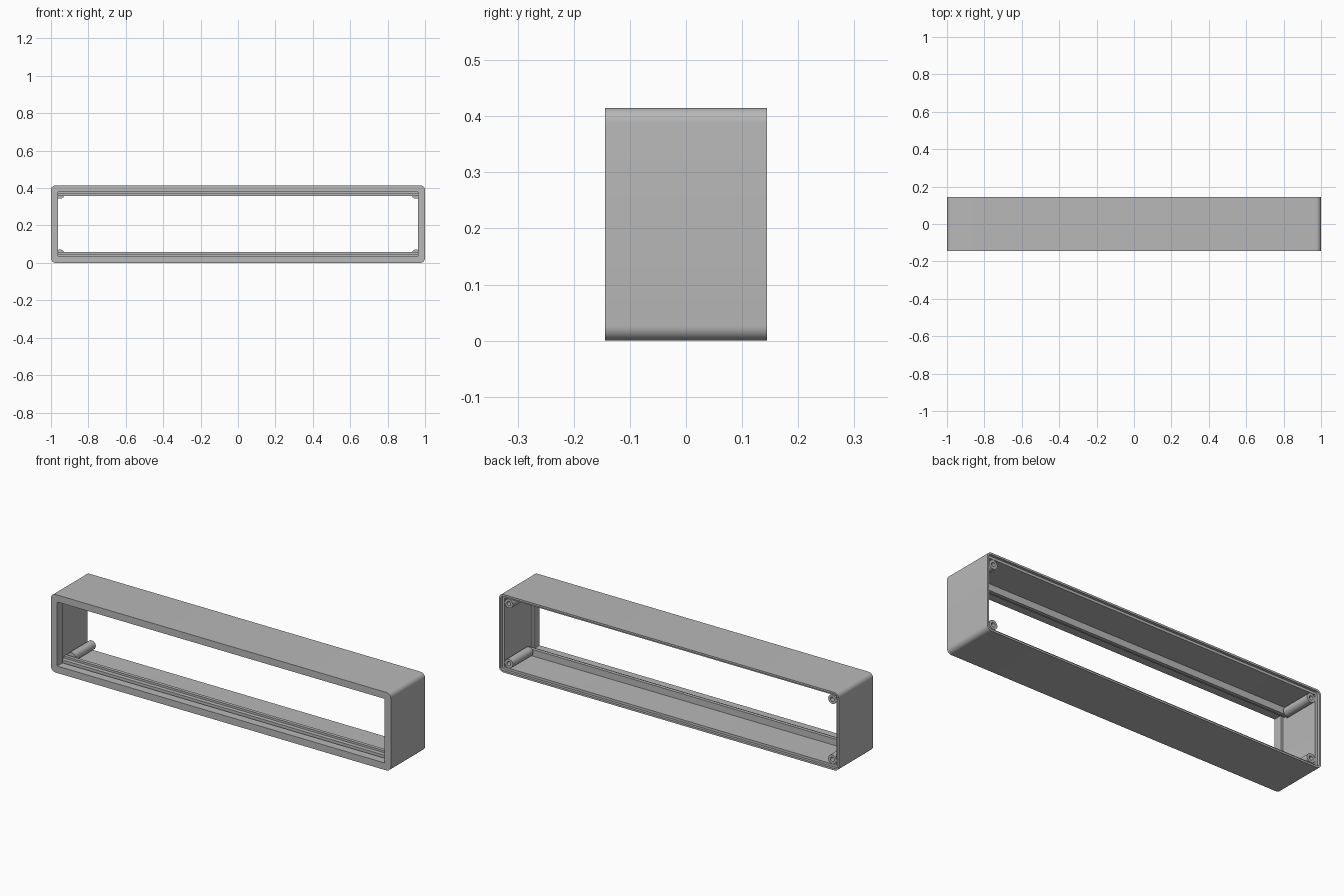
import bpy, bmesh, math

cube = bpy.data.objects.get("Cube")
if cube:
    bpy.data.objects.remove(cube, do_unlink=True)

W, H, D = 1.0, 0.415, 0.144      # half width, full height, half depth
RADIUS, SEGS = 0.026, 8

grey = bpy.data.materials.new("plain_grey")
grey.use_nodes = True
COLOUR = (0.48, 0.48, 0.48, 1)
grey.diffuse_color = COLOUR
grey.node_tree.nodes["Principled BSDF"].inputs["Base Color"].default_value = COLOUR


def finish(name, bm):
    bmesh.ops.recalc_face_normals(bm, faces=bm.faces)
    mesh = bpy.data.meshes.new(name)
    bm.to_mesh(mesh)
    bm.free()
    mesh.materials.append(grey)
    ob = bpy.data.objects.new(name, mesh)
    bpy.context.collection.objects.link(ob)
    bpy.ops.object.select_all(action="DESELECT")
    ob.select_set(True)
    bpy.context.view_layer.objects.active = ob
    bpy.ops.object.shade_smooth_by_angle(angle=math.radians(35))
    return ob


def loft(name, rings):
    """Join closed rings of points into a looped tube skin."""
    bm = bmesh.new()
    loops = [[bm.verts.new(p) for p in ring] for ring in rings]
    n = len(loops[0])
    for a, b in zip(loops, loops[1:] + loops[:1]):
        for i in range(n):
            j = (i + 1) % n
            bm.faces.new((a[i], a[j], b[j], b[i]))
    return finish(name, bm)


def rounded_ring(inset, y):
    r = max(RADIUS - inset, 0.002)
    cx, cz = W - inset - r, H / 2 - inset - r
    points = []
    for k, (sx, sz) in enumerate([(1, 1), (-1, 1), (-1, -1), (1, -1)]):
        for s in range(SEGS + 1):
            a = math.pi / 2 * (k + s / SEGS)
            points.append((sx * cx + r * math.cos(a), y,
                           H / 2 + sz * cz + r * math.sin(a)))
    return points


def circle_ring(x, z, r, y):
    return [(x + r * math.cos(a), y, z + r * math.sin(a))
            for a in (math.tau * i / 32 for i in range(32))]


def extrude_profile(name, profile, x0, x1):
    bm = bmesh.new()
    face = bm.faces.new([bm.verts.new((x0, y, z)) for y, z in profile])
    out = bmesh.ops.extrude_face_region(bm, geom=[face])
    verts = [v for v in out["geom"] if isinstance(v, bmesh.types.BMVert)]
    bmesh.ops.translate(bm, verts=verts, vec=(x1 - x0, 0, 0))
    return finish(name, bm)


# Frame: front lip, thin walls and a rebate around the rear rim
WALL, LIP = 0.023, 0.037
section = [(0, -D), (0, D), (0.01, D), (0.01, D - 0.014), (WALL, D - 0.014),
           (WALL, -D + 0.045), (LIP, -D + 0.045), (LIP, -D)]
loft("frame", [rounded_ring(inset, y) for inset, y in section])

# Stepped rails along the floor and ceiling, just behind the lip
step = [(-0.09, 0.02), (-0.09, 0.047), (-0.068, 0.047),
        (-0.068, 0.058), (-0.05, 0.058), (-0.05, 0.02)]
extrude_profile("bottom_rail", step, -W + 0.02, W - 0.02)
extrude_profile("top_rail", [(y, H - z) for y, z in step], -W + 0.02, W - 0.02)

# Screw posts in the four corners, each with a blind hole
Y0, Y1 = -0.04, D - 0.014
for side, sx in (("left", 1), ("right", -1)):
    for level, z in (("bottom", 0.048), ("top", H - 0.048)):
        x = sx * (W - 0.048)
        loft(f"{level}_{side}_screw_post",
             [circle_ring(x, z, r, y) for r, y in
              ((0.0005, Y0), (0.024, Y0), (0.024, Y1), (0.011, Y1),
               (0.011, Y1 - 0.08), (0.0005, Y1 - 0.08))])
